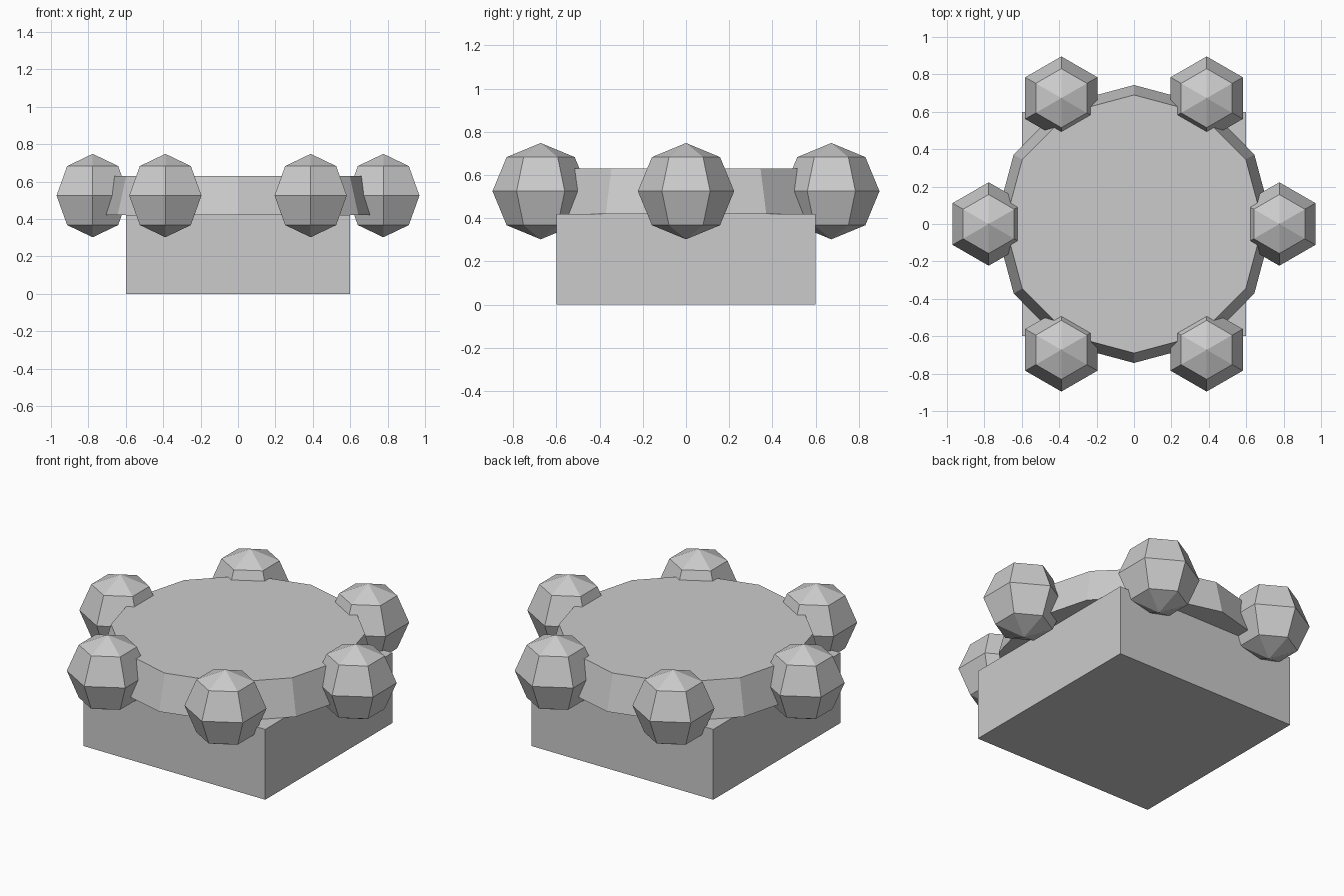
import bpy, math

if "Cube" in bpy.data.objects:
    bpy.data.objects.remove(bpy.data.objects["Cube"])

grey = bpy.data.materials.new("light grey")
grey.diffuse_color = (0.6, 0.6, 0.6, 1)
grey.use_nodes = True
grey.node_tree.nodes["Principled BSDF"].inputs["Base Color"].default_value = grey.diffuse_color


def finish(name):
    ob = bpy.context.object
    ob.name = name
    ob.data.materials.append(grey)
    return ob


# Square base block
bpy.ops.mesh.primitive_cube_add(size=1, location=(0, 0, 0.21))
base = finish("base_block")
base.scale = (1.2, 1.2, 0.42)

# Twelve-sided tapered top plate
bpy.ops.mesh.primitive_cone_add(vertices=12, radius1=0.743, radius2=0.69,
                                depth=0.21, location=(0, 0, 0.525))
finish("top_plate")

# Ring of six faceted knobs
for i in range(6):
    a = math.radians(60 * i)
    bpy.ops.mesh.primitive_uv_sphere_add(
        segments=6, ring_count=4, radius=0.223,
        location=(0.777 * math.cos(a), 0.777 * math.sin(a), 0.525))
    finish(f"knob_{i + 1}")
